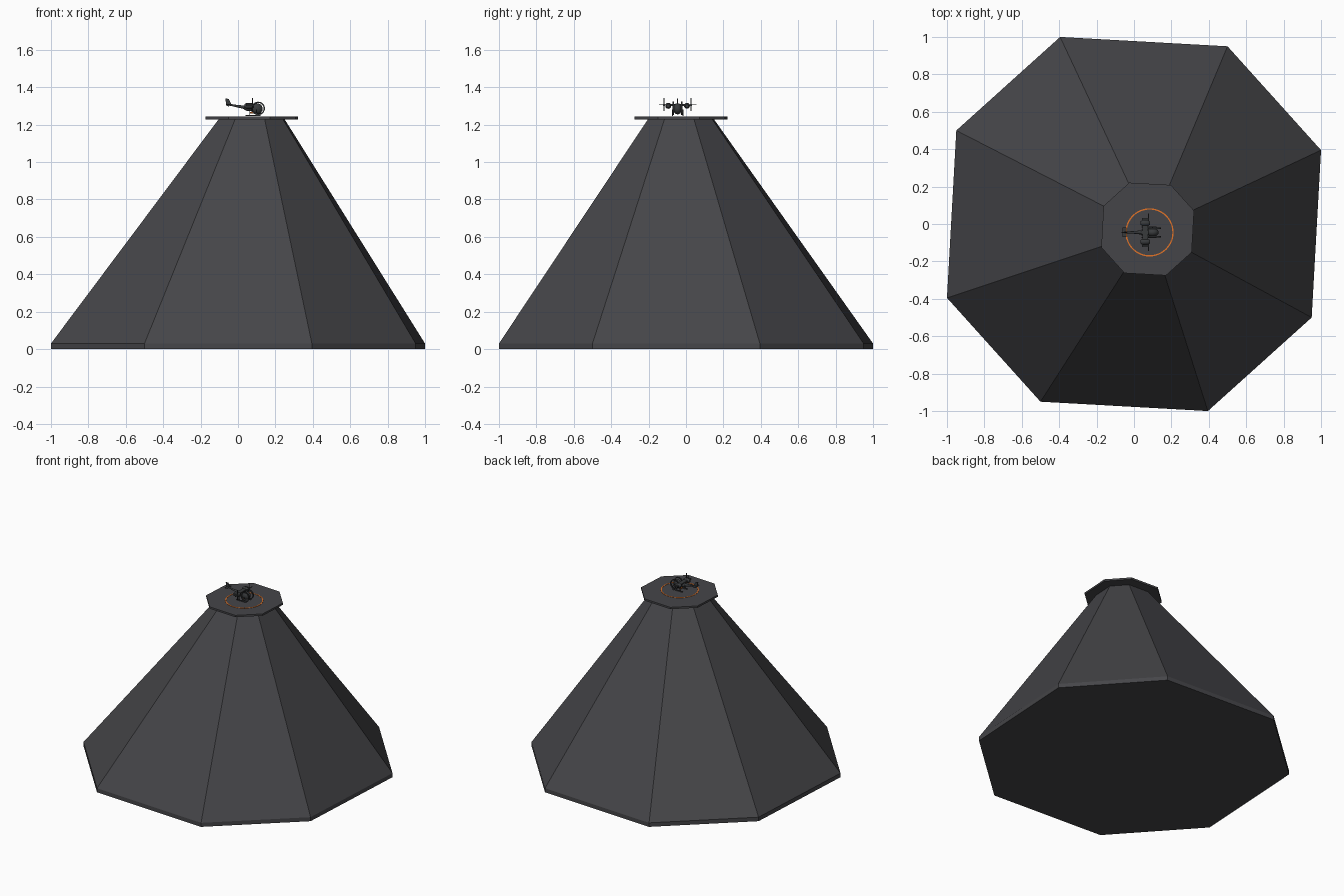
import bpy, bmesh, math
from mathutils import Vector

cube = bpy.data.objects.get("Cube")
if cube:
    bpy.data.objects.remove(cube, do_unlink=True)


def material(name, rgb):
    m = bpy.data.materials.new(name)
    m.use_nodes = True
    m.diffuse_color = (*rgb, 1)
    m.node_tree.nodes["Principled BSDF"].inputs["Base Color"].default_value = (*rgb, 1)
    return m


GREY = material("tower grey", (0.06, 0.06, 0.066))
DARK = material("aircraft charcoal", (0.04, 0.043, 0.046))
ORANGE = material("marking orange", (0.75, 0.17, 0.02))

PAD = Vector((0.073, -0.027, 0))      # centre of the landing pad
CRAFT_Y = -0.045


def octagon(scale, centre, z):
    # two corners turned through four quarter turns
    pts = []
    for k in range(4):
        for x, y in ((1.0, 0.395), (0.5, 0.95)):
            for _ in range(k):
                x, y = -y, x
            pts.append((centre.x + x * scale, centre.y + y * scale, z))
    return pts


def finish(name, bm, mat, smooth=False):
    bmesh.ops.recalc_face_normals(bm, faces=bm.faces)
    mesh = bpy.data.meshes.new(name)
    bm.to_mesh(mesh)
    bm.free()
    mesh.materials.append(mat)
    ob = bpy.data.objects.new(name, mesh)
    bpy.context.collection.objects.link(ob)
    if smooth:
        bpy.context.view_layer.objects.active = ob
        ob.select_set(True)
        bpy.ops.object.shade_smooth_by_angle(angle=math.radians(40))
        ob.select_set(False)
    return ob


def loft(name, rings, mat, smooth=False, closed=False):
    # skin a list of equal rings; closed joins the last to the first
    bm = bmesh.new()
    loops = [[bm.verts.new(p) for p in ring] for ring in rings]
    n = len(loops[0])
    pairs = list(zip(loops, loops[1:]))
    if closed:
        pairs.append((loops[-1], loops[0]))
    for a, b in pairs:
        for i in range(n):
            j = (i + 1) % n
            bm.faces.new((a[i], a[j], b[j], b[i]))
    if not closed:
        bm.faces.new(loops[0])
        bm.faces.new(loops[-1])
    return finish(name, bm, mat, smooth)


def circle(centre, radius, axis, n):
    u = Vector((0, 1, 0)) if axis == "X" else Vector((1, 0, 0))
    v = Vector((0, 1, 0)) if axis == "Z" else Vector((0, 0, 1))
    c = Vector(centre)
    return [c + radius * (math.cos(t) * u + math.sin(t) * v)
            for t in (2 * math.pi * i / n for i in range(n))]


def box(name, centre, size, mat=DARK):
    bm = bmesh.new()
    bmesh.ops.create_cube(bm, size=1)
    for v in bm.verts:
        v.co = Vector(centre) + Vector(a * b for a, b in zip(v.co, size))
    return finish(name, bm, mat)


def ball(name, centre, size, mat=DARK):
    bm = bmesh.new()
    bmesh.ops.create_uvsphere(bm, u_segments=16, v_segments=10, radius=1)
    for v in bm.verts:
        v.co = Vector(centre) + Vector(a * b for a, b in zip(v.co, size))
    return finish(name, bm, mat, True)


# Tower with a low upright skirt, and the overhanging pad
origin = Vector((0, 0, 0))
loft("tower", [octagon(1, origin, 0), octagon(1, origin, 0.03),
               octagon(0.175, PAD, 1.231)], GREY)
loft("landing_pad", [octagon(0.248, PAD, 1.229), octagon(0.248, PAD, 1.243)], GREY)

# Painted landing circle
ring_c = (0.083, CRAFT_Y)
loft("landing_circle", [circle((*ring_c, z), r, "Z", 48) for r, z in
                        ((0.122, 1.242), (0.129, 1.242), (0.129, 1.245), (0.122, 1.245))],
     ORANGE, closed=True)

# Round cockpit with a frame hoop on each side
ball("cockpit", (0.1, CRAFT_Y, 1.285), (0.032, 0.024, 0.03))
for side, name in ((-1, "right"), (1, "left")):
    y = CRAFT_Y + side * 0.023
    hoop = [circle((0.108, y + dy, 1.287), r, "Y", 24) for r, dy in
            ((0.036, -0.004), (0.036, 0.004), (0.029, 0.004), (0.029, -0.004))]
    loft(name + "_cockpit_hoop", hoop, DARK, True, True)
ball("fuselage", (0.06, CRAFT_Y, 1.29), (0.03, 0.02, 0.018))
box("belly_light", (0.075, CRAFT_Y, 1.264), (0.02, 0.02, 0.01), ORANGE)

# Tail boom, fin and tailplane
loft("tail_boom", [circle((x, CRAFT_Y, z), r, "X", 10) for x, z, r in
                   ((0.05, 1.291, 0.012), (0.0, 1.298, 0.007), (-0.05, 1.308, 0.005))],
     DARK, True)
fin = ((-0.068, 1.34), (-0.05, 1.338), (-0.035, 1.308), (-0.05, 1.298), (-0.062, 1.3))
loft("tail_fin", [[(x, CRAFT_Y + dy, z) for x, z in fin] for dy in (-0.003, 0.003)], DARK)
box("tailplane", (-0.05, CRAFT_Y, 1.308), (0.022, 0.05, 0.004))

# Stub wing with an engine and four-bladed propeller at each end
box("wing", (0.06, CRAFT_Y, 1.305), (0.03, 0.13, 0.009))
for side, name in ((-1, "right"), (1, "left")):
    y = CRAFT_Y + side * 0.05
    loft(name + "_engine", [circle((x, y, 1.301), r, "X", 12) for x, r in
                            ((0.035, 0.009), (0.045, 0.016), (0.075, 0.016), (0.085, 0.009))],
         DARK, True)
    tip = CRAFT_Y + side * 0.072
    box(name + "_propeller_hub", (0.06, tip, 1.306), (0.036, 0.01, 0.01))
    box(name + "_upright_blades", (0.078, tip, 1.308), (0.004, 0.004, 0.07))
    box(name + "_level_blades", (0.078, tip, 1.306), (0.004, 0.056, 0.004))
    # Landing skid
    skid_y = CRAFT_Y + side * 0.028
    box(name + "_skid", (0.08, skid_y, 1.25), (0.08, 0.006, 0.006))
    for x, leg in ((0.06, "rear"), (0.1, "front")):
        box(name + "_" + leg + "_skid_leg", (x, skid_y, 1.265), (0.005, 0.006, 0.03))
